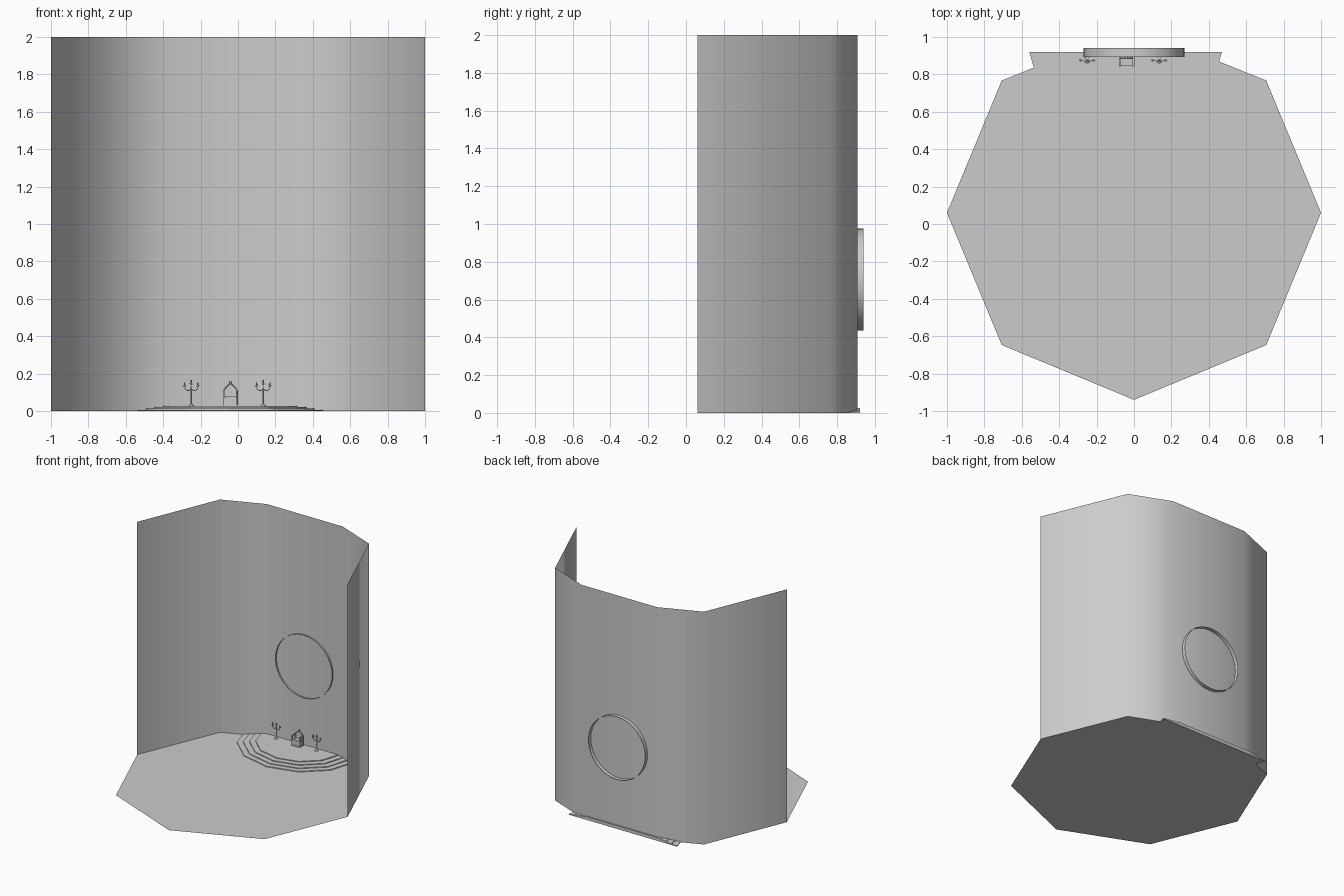
import bpy, bmesh, math
from mathutils import Matrix, Vector

if "Cube" in bpy.data.objects:
    bpy.data.objects.remove(bpy.data.objects["Cube"], do_unlink=True)

GREY = (0.6, 0.6, 0.6, 1)
stone = bpy.data.materials.new("stone_grey")
stone.use_nodes = True
stone.diffuse_color = GREY
stone.node_tree.nodes["Principled BSDF"].inputs["Base Color"].default_value = GREY


def finish(name, bm, smooth=None):
    mesh = bpy.data.meshes.new(name)
    bm.to_mesh(mesh)
    bm.free()
    mesh.materials.append(stone)
    obj = bpy.data.objects.new(name, mesh)
    bpy.context.collection.objects.link(obj)
    if smooth:
        bpy.ops.object.select_all(action="DESELECT")
        obj.select_set(True)
        bpy.context.view_layer.objects.active = obj
        bpy.ops.object.shade_smooth_by_angle(angle=math.radians(smooth))
    return obj


def sweep(name, points, direction, closed=True, caps=True, smooth=None):
    """Extrude an outline along a direction, with or without end caps."""
    bm = bmesh.new()
    low = [bm.verts.new(p) for p in points]
    high = [bm.verts.new(Vector(p) + Vector(direction)) for p in points]
    n = len(low)
    for i in range(n if closed else n - 1):
        j = (i + 1) % n
        bm.faces.new((low[i], low[j], high[j], high[i]))
    if caps:
        bm.faces.new(low[::-1])
        bm.faces.new(high)
        bmesh.ops.recalc_face_normals(bm, faces=bm.faces)
    return finish(name, bm, smooth)


def box(name, center, size):
    bm = bmesh.new()
    bmesh.ops.create_cube(bm, size=1, matrix=Matrix.Translation(center) @ Matrix.Diagonal((*size, 1)))
    return finish(name, bm)


def ball(name, center, radius):
    bm = bmesh.new()
    bmesh.ops.create_uvsphere(bm, u_segments=12, v_segments=8, radius=radius,
                              matrix=Matrix.Translation(center))
    return finish(name, bm, 60)


def lathe(name, center, profile, sides=12):
    """Spin (radius, height) pairs about a vertical axis."""
    bm = bmesh.new()
    verts = [bm.verts.new((r, 0, z)) for r, z in profile]
    edges = [bm.edges.new(pair) for pair in zip(verts, verts[1:])]
    bmesh.ops.spin(bm, geom=verts + edges, cent=(0, 0, 0), axis=(0, 0, 1),
                   angle=math.tau, steps=sides)
    bmesh.ops.remove_doubles(bm, verts=bm.verts, dist=1e-5)
    bmesh.ops.recalc_face_normals(bm, faces=bm.faces)
    bmesh.ops.translate(bm, verts=bm.verts, vec=center)
    return finish(name, bm, 40)


def tube(name, points, radius, cyclic=False):
    curve = bpy.data.curves.new(name, "CURVE")
    curve.dimensions = "3D"
    curve.bevel_depth = radius
    curve.bevel_resolution = 1
    curve.use_fill_caps = True
    spline = curve.splines.new("POLY")
    spline.points.add(len(points) - 1)
    for point, co in zip(spline.points, points):
        point.co = (*co, 1)
    spline.use_cyclic_u = cyclic
    curve.materials.append(stone)
    obj = bpy.data.objects.new(name, curve)
    bpy.context.collection.objects.link(obj)


# Octagonal hall, cut flat at the back
MID, BACK = 0.06, 0.907
octagon = [(math.cos(math.radians(a)), MID + math.sin(math.radians(a)), 0) for a in range(0, 360, 45)]
cut_x = 0.36
wall_line = [octagon[0], octagon[1], (cut_x, BACK, 0), (-cut_x, BACK, 0), octagon[3], octagon[4]]

bm = bmesh.new()
bm.faces.new([bm.verts.new(p) for p in wall_line + octagon[5:]])
finish("floor", bm)
sweep("wall", wall_line, (0, 0, 2), closed=False, caps=False, smooth=60)

# Round window rim through the back wall
rim = [(0.27 * math.cos(math.tau * i / 32), 0.893, 0.705 + 0.27 * math.sin(math.tau * i / 32))
       for i in range(32)]
sweep("window_rim", rim, (0, 0.047, 0), caps=False, smooth=60)

# Stepped dais: stacked half twelve-sided slabs
DAIS_X, DAIS_Y, RISE = -0.045, 0.92, 0.0068
for step in range(4):
    r = 0.515 - 0.05 * step
    outline = [(DAIS_X + r * math.cos(math.pi * k / 6), DAIS_Y - 0.91 * r * math.sin(math.pi * k / 6),
                step * RISE) for k in range(7)]
    sweep(f"dais_step_{step + 1}", outline, (0, 0, RISE))
TOP = 4 * RISE

# Throne
TX, TY = -0.04, 0.867
box("throne_base", (TX, TY, TOP + 0.004), (0.074, 0.05, 0.008))
box("throne_seat", (TX, TY, TOP + 0.027), (0.064, 0.044, 0.038))
box("throne_cushion", (TX, TY - 0.003, TOP + 0.049), (0.054, 0.036, 0.006))
for side, label in ((-1, "right"), (1, "left")):
    x = TX + side * 0.037
    for y, part in ((TY - 0.021, "front"), (TY + 0.021, "back")):
        box(f"throne_{part}_post_{label}", (x, y, TOP + 0.042), (0.007, 0.007, 0.084))
    box(f"throne_arm_{label}", (x, TY, TOP + 0.083), (0.009, 0.05, 0.006))
arch = [(-0.03, 0.04), (0.03, 0.04), (0.032, 0.085), (0.024, 0.1), (0.01, 0.112),
        (0, 0.118), (-0.01, 0.112), (-0.024, 0.1), (-0.032, 0.085)]
back = [(TX + x, TY + 0.018, TOP + z) for x, z in arch]
sweep("throne_back", back, (0, 0.007, 0))
tube("throne_back_frame", [(x, y - 0.001, z) for x, y, z in back], 0.003, cyclic=True)
ball("throne_finial", (TX, TY + 0.021, TOP + 0.124), 0.007)

# Two three-armed candle stands
STAND = [(0, 0), (0.016, 0), (0.015, 0.004), (0.006, 0.008), (0.003, 0.014), (0.003, 0.05),
         (0.005, 0.054), (0.003, 0.058), (0.0025, 0.112), (0, 0.112)]
CUP = [(0, 0), (0.003, 0), (0.008, 0.006), (0.008, 0.008), (0.003, 0.008), (0.0028, 0.026), (0, 0.026)]
for sx, label in ((-0.25, "right"), (0.135, "left")):
    lathe(f"candle_stand_{label}", (sx, 0.875, TOP), STAND)
    lathe(f"middle_candle_{label}", (sx, 0.875, TOP + 0.112), CUP)
    for side, place in ((-1, "outer_a"), (1, "outer_b")):
        path = [(sx + side * 0.0175 * (1 - math.cos(math.pi * i / 8)), 0.875,
                 TOP + 0.1 - 0.018 * math.sin(math.pi * i / 8)) for i in range(9)]
        tube(f"candle_arm_{place}_{label}", path, 0.002)
        lathe(f"candle_{place}_{label}", (sx + side * 0.035, 0.875, TOP + 0.1), CUP)
